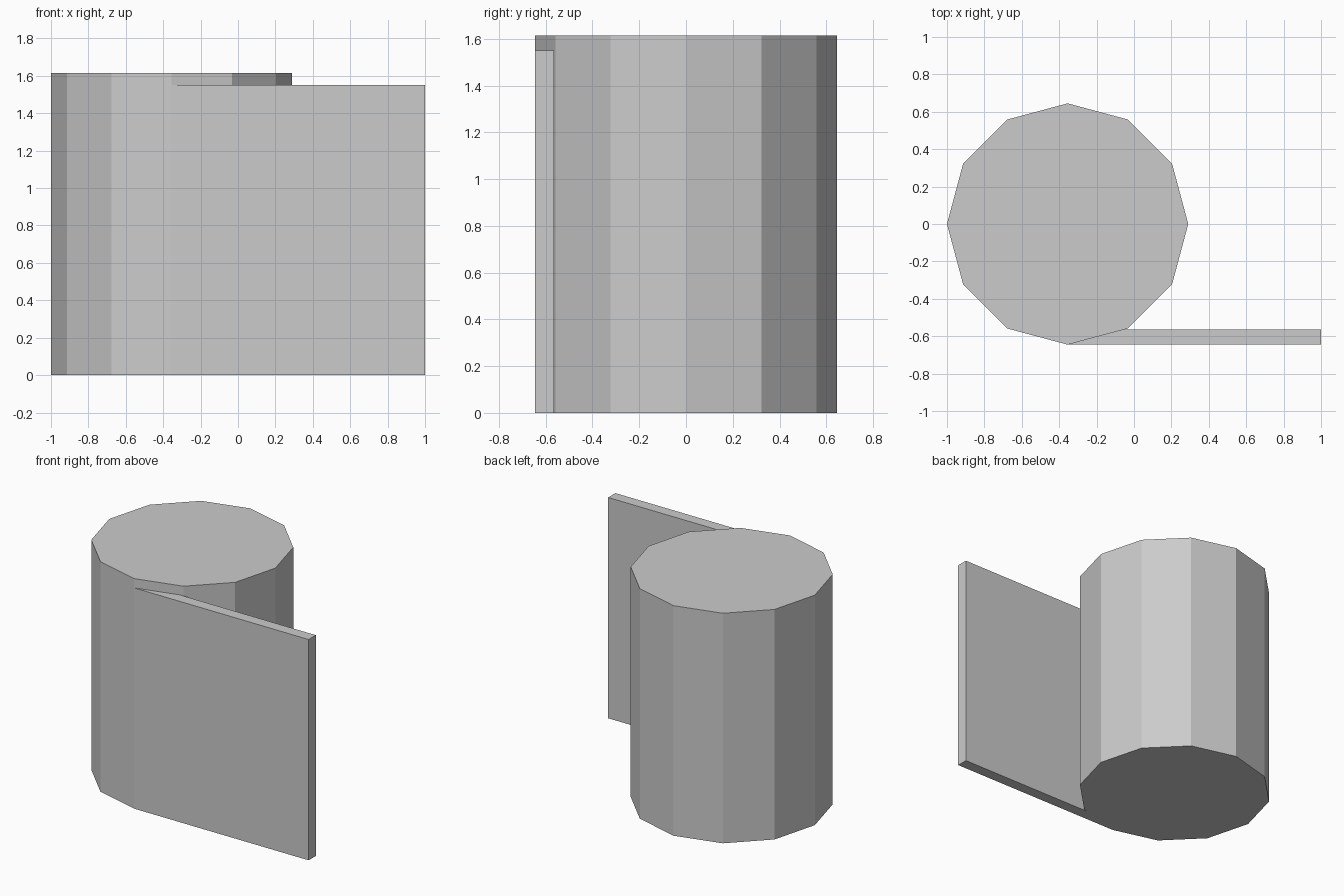
import bpy

cube = bpy.data.objects.get("Cube")
if cube:
    bpy.data.objects.remove(cube, do_unlink=True)

RADIUS = 0.645
CENTRE_X = RADIUS - 1
ROLL_HEIGHT = 1.615
SHEET_HEIGHT = 1.55
SHEET_THICKNESS = 0.08

grey = bpy.data.materials.new("light_grey")
grey.use_nodes = True
colour = (0.6, 0.6, 0.6, 1)
grey.diffuse_color = colour
grey.node_tree.nodes["Principled BSDF"].inputs["Base Color"].default_value = colour


def finish(name):
    obj = bpy.context.object
    obj.name = name
    obj.data.materials.append(grey)
    return obj


# Twelve-sided roll, with corners on the x axis
bpy.ops.mesh.primitive_cylinder_add(
    vertices=12, radius=RADIUS, depth=ROLL_HEIGHT,
    location=(CENTRE_X, 0, ROLL_HEIGHT / 2))
finish("roll")

# Flat sheet leaving the front of the roll
bpy.ops.mesh.primitive_cube_add(
    size=1, location=((CENTRE_X + 1) / 2, (SHEET_THICKNESS / 2) - RADIUS, SHEET_HEIGHT / 2))
sheet = finish("loose_sheet")
sheet.scale = (1 - CENTRE_X, SHEET_THICKNESS, SHEET_HEIGHT)
bpy.ops.object.transform_apply(location=False, rotation=False, scale=True)
